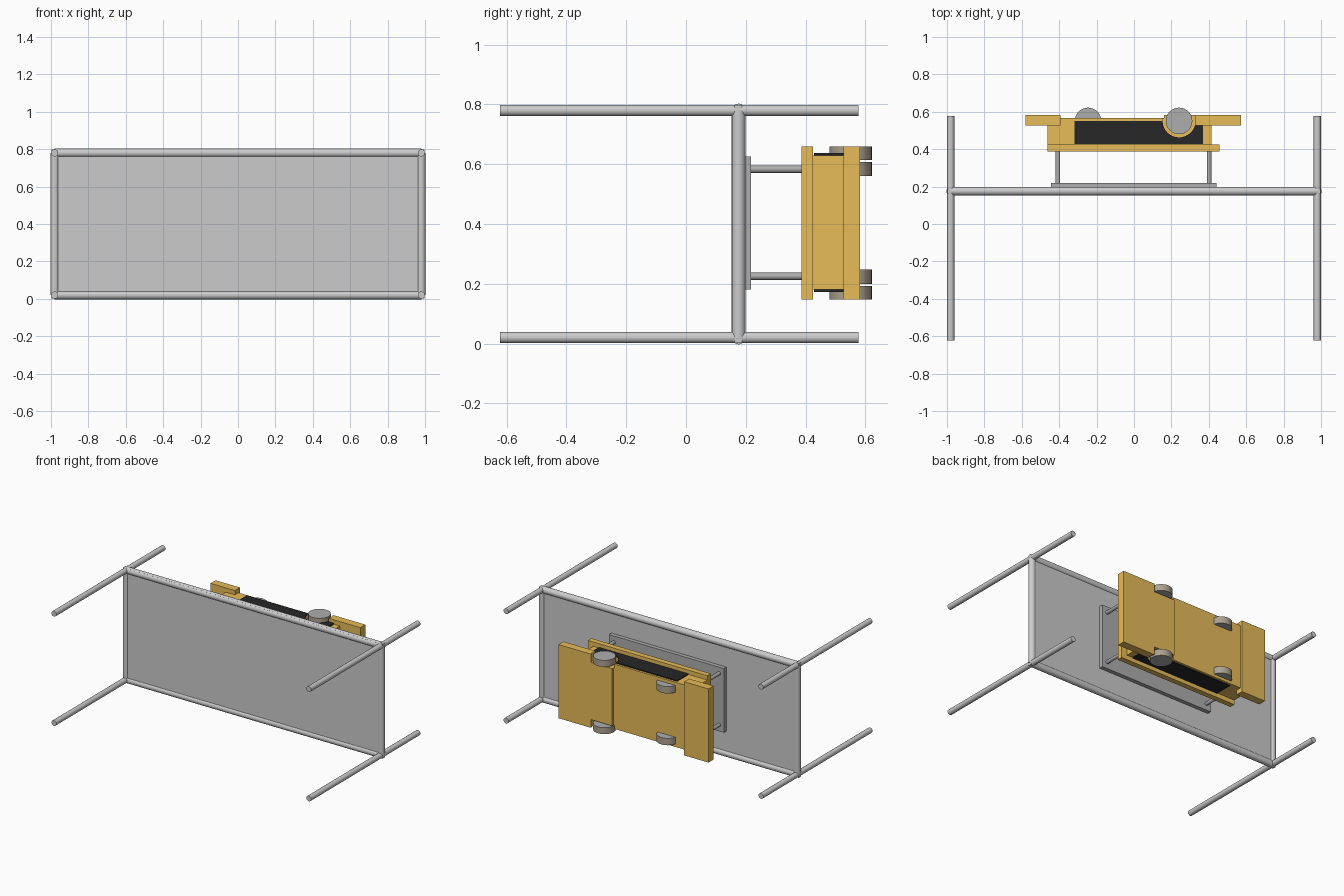
import bpy, math
from mathutils import Vector

if "Cube" in bpy.data.objects:
    bpy.data.objects.remove(bpy.data.objects["Cube"])


def material(name, r, g, b):
    m = bpy.data.materials.new(name)
    m.diffuse_color = (r, g, b, 1)
    m.use_nodes = True
    m.node_tree.nodes["Principled BSDF"].inputs["Base Color"].default_value = m.diffuse_color
    return m


orange = material("orange_paint", 0.80, 0.50, 0.10)
black = material("black_panel", 0.02, 0.02, 0.02)
dark = material("dark_metal", 0.42, 0.42, 0.42)
tread = material("tyre_tread", 0.42, 0.36, 0.28)


def box(name, x, y, z, mat=None):
    """Box from (min, max) pairs."""
    c = [(a + b) / 2 for a, b in (x, y, z)]
    bpy.ops.mesh.primitive_cube_add(size=1, location=c)
    ob = bpy.context.object
    ob.name = name
    ob.scale = [b - a for a, b in (x, y, z)]
    bpy.ops.object.transform_apply(location=False, rotation=False, scale=True)
    if mat:
        ob.data.materials.append(mat)
    return ob


def rod(name, a, b, r, mat=None, sides=16):
    """Cylinder between two points."""
    a, b = Vector(a), Vector(b)
    d = b - a
    bpy.ops.mesh.primitive_cylinder_add(vertices=sides, radius=r, depth=d.length, location=(a + b) / 2)
    ob = bpy.context.object
    ob.name = name
    ob.rotation_euler = d.to_track_quat('Z', 'Y').to_euler()
    bpy.ops.object.shade_smooth_by_angle(angle=math.radians(35))
    if mat:
        ob.data.materials.append(mat)
    return ob


# Large panel with tube frame and long corner poles
box("main_panel", (-0.998, 0.998), (0.162, 0.187), (0.002, 0.798))
X, Z0, Z1, YF = 0.98, 0.02, 0.78, 0.176
for s, side in ((-1, "left"), (1, "right")):
    rod(f"{side}_frame_tube", (s * X, YF, Z0), (s * X, YF, Z1), 0.023)
for z, lvl in ((Z0, "lower"), (Z1, "upper")):
    rod(f"{lvl}_frame_tube", (-X, YF, z), (X, YF, z), 0.023)
    for s, side in ((-1, "left"), (1, "right")):
        rod(f"{lvl}_{side}_pole", (s * X, -0.622, z), (s * X, 0.577, z), 0.019)

# Mounting plate and stand-off posts
box("mounting_plate", (-0.443, 0.440), (0.19, 0.218), (0.18, 0.626), dark)
for z in (0.225, 0.583):
    for x in (-0.407, 0.402):
        rod("standoff_post", (x, 0.21, z), (x, 0.40, z), 0.012, dark)

# Vehicle body: roof, cabin, belly and end plates
body = [
    box("roof_plate", (-0.462, 0.457), (0.387, 0.425), (0.148, 0.66), orange),
    box("vehicle_body", (-0.462, 0.415), (0.424, 0.567), (0.18, 0.63), orange),
    box("rear_plate", (-0.58, -0.393), (0.527, 0.582), (0.148, 0.66), orange),
    box("front_plate", (0.16, 0.572), (0.527, 0.582), (0.148, 0.66), orange),
]

# Black windows on both flanks
for name, z in (("lower_window", (0.173, 0.19)), ("upper_window", (0.62, 0.637))):
    body.append(box(name, (-0.318, 0.37), (0.428, 0.552), z, black))

# Wheel arches cut for the outer wheels
FX, WY = 0.241, 0.551
for i, z in enumerate(((0.10, 0.205), (0.603, 0.70))):
    cutter = rod(f"arch_cutter_{i}", (FX, WY, z[0]), (FX, WY, z[1]), 0.088, orange, 48)
    cutter.hide_render = True
    cutter.hide_set(True)
    for ob in body[1:]:
        if ob.name == "rear_plate":
            continue
        if ob.name.endswith("window") and ob.name.startswith("lower") != (i == 0):
            continue
        m = ob.modifiers.new("arch", 'BOOLEAN')
        m.object = cutter
        m.operation = 'DIFFERENCE'
        m.solver = 'EXACT'

# Wheels: outer pair in the arches, inner pair half sunk in the body
for name, x, zs in (("front_wheel", FX, ((0.147, 0.192), (0.615, 0.66))),
                    ("rear_wheel", -0.246, ((0.20, 0.248), (0.56, 0.608)))):
    for z in zs:
        w = rod(name, (x, WY, z[0]), (x, WY, z[1]), 0.071, tread, 32)
        w.data.materials.append(dark)
        for p in w.data.polygons:
            p.material_index = int(len(p.vertices) > 4)
